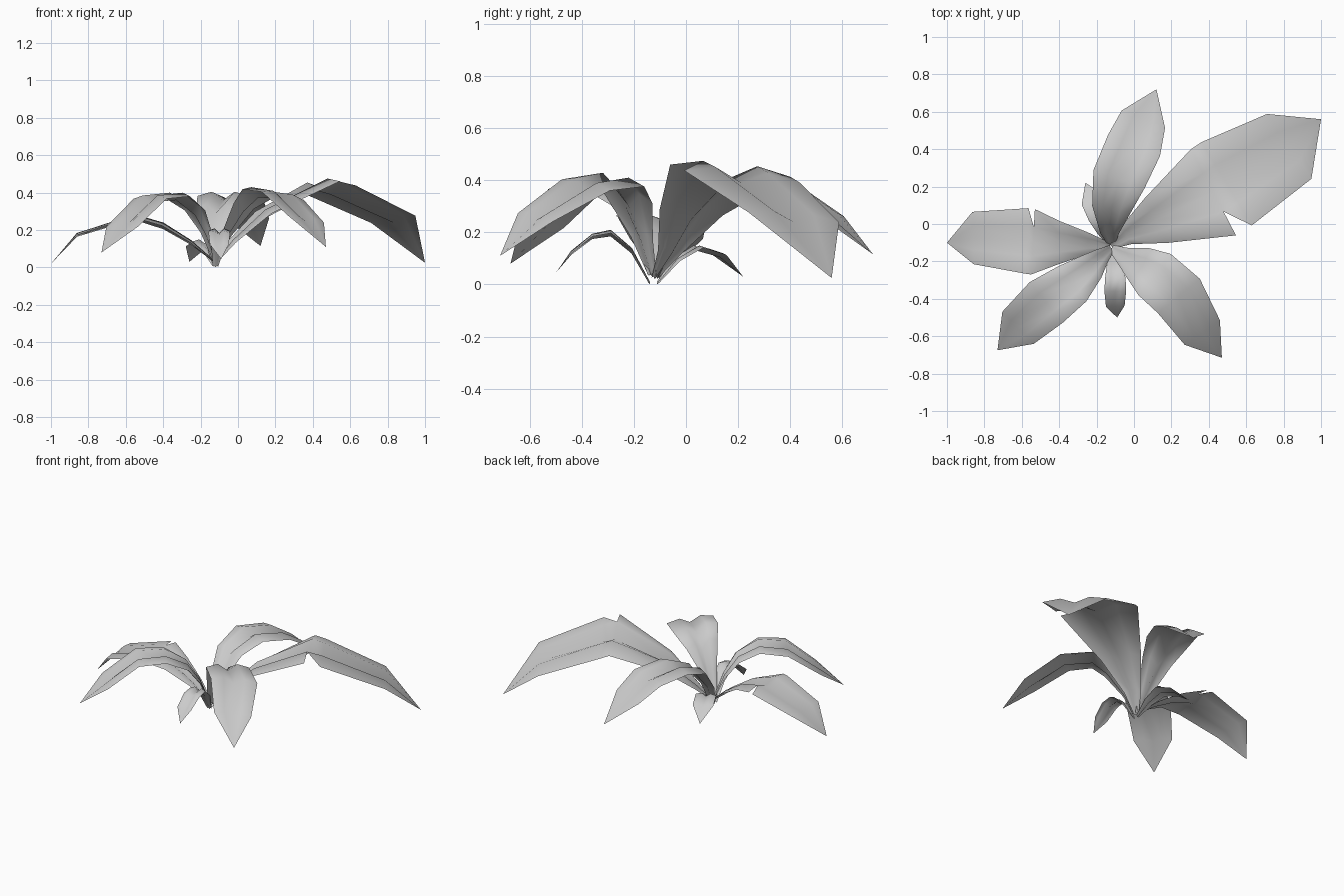
import bpy
from mathutils import Vector


def leaf(name, stations, notch=None, roll=0.0):
    """Creased blade along a midrib. Stations: x, y, z, half width, lobe rise.
    notch = (station, strip): torn V in one outer strip. roll lifts the right edge."""
    pts = [Vector(s[:3]) for s in stations]
    fr = (-1, -0.45, 0, 0.45, 1)
    rise = (0.5, 1, 0, 1, 0.5)
    verts, faces = [], []
    for i, s in enumerate(stations[:-1]):
        d = pts[i + 1] - pts[max(i - 1, 0)]
        side = Vector((d.y, -d.x, 0)).normalized()      # right of growth direction
        for f, r in zip(fr, rise):
            p = pts[i] + side * (f * s[3])
            p.z += r * s[4] + f * roll * s[3]
            verts.append(p)
    n = len(stations) - 1
    verts.append(pts[-1])
    for i in range(n):
        for j in range(4):
            a, b = i * 5 + j, i * 5 + j + 1
            if i == n - 1:
                faces.append((a, b, n * 5))
            elif notch == (i, j):
                faces.append((a, b + 5, a + 5))
            else:
                faces.append((a, b, b + 5, a + 5))
    me = bpy.data.meshes.new(name)
    me.from_pydata(verts, [], faces)
    me.update()
    ob = bpy.data.objects.new(name, me)
    bpy.context.collection.objects.link(ob)
    for p in me.polygons:
        p.use_smooth = True
    return ob


# Large right leaf with a torn edge
leaf("large_right_leaf", [
    (-0.12, -0.12, 0.02, 0.015, 0.01), (-0.04, -0.06, 0.11, 0.055, 0.035),
    (0.12, 0.02, 0.25, 0.135, 0.055), (0.425, 0.17, 0.41, 0.26, 0.055),
    (0.495, 0.215, 0.39, 0.26, 0.05), (0.83, 0.415, 0.24, 0.21, 0.035),
    (1.0, 0.56, 0.025)], notch=(3, 3), roll=0.09)

# Back leaf
leaf("back_leaf", [
    (-0.12, -0.11, 0.02, 0.02, 0.01), (-0.13, -0.05, 0.14, 0.05, 0.03),
    (-0.12, 0.08, 0.29, 0.105, 0.05), (-0.08, 0.24, 0.36, 0.145, 0.045),
    (0.0, 0.42, 0.335, 0.15, 0.035), (0.05, 0.56, 0.25, 0.125, 0.025),
    (0.12, 0.72, 0.115)])

# Front right leaf
leaf("front_right_leaf", [
    (-0.12, -0.13, 0.03, 0.02, 0.01), (-0.06, -0.17, 0.16, 0.05, 0.035),
    (0.03, -0.22, 0.30, 0.105, 0.055), (0.11, -0.27, 0.375, 0.14, 0.045),
    (0.24, -0.385, 0.365, 0.145, 0.035), (0.365, -0.58, 0.245, 0.115, 0.025),
    (0.47, -0.715, 0.11)], roll=0.15)

# Front left leaf
leaf("front_left_leaf", [
    (-0.12, -0.13, 0.03, 0.02, 0.01), (-0.17, -0.17, 0.17, 0.045, 0.035),
    (-0.23, -0.23, 0.28, 0.08, 0.05), (-0.33, -0.32, 0.36, 0.12, 0.04),
    (-0.47, -0.42, 0.35, 0.14, 0.035), (-0.62, -0.555, 0.205, 0.12, 0.025),
    (-0.73, -0.675, 0.08)])

# Left leaf with a torn edge
leaf("left_leaf", [
    (-0.13, -0.12, 0.03, 0.02, 0.01), (-0.25, -0.105, 0.12, 0.06, 0.025),
    (-0.40, -0.10, 0.205, 0.115, 0.035), (-0.54, -0.095, 0.25, 0.175, 0.03),
    (-0.575, -0.09, 0.25, 0.175, 0.025), (-0.86, -0.075, 0.165, 0.14, 0.02),
    (-1.0, -0.10, 0.02)], notch=(3, 3))

# Small front leaf
leaf("small_front_leaf", [
    (-0.12, -0.14, 0.0, 0.015, 0.01), (-0.105, -0.21, 0.12, 0.04, 0.02),
    (-0.10, -0.29, 0.185, 0.055, 0.025), (-0.10, -0.36, 0.175, 0.058, 0.02),
    (-0.10, -0.44, 0.115, 0.05, 0.015), (-0.09, -0.50, 0.045)])

# Small back left leaf
leaf("small_back_leaf", [
    (-0.12, -0.11, 0.0, 0.015, 0.01), (-0.15, -0.04, 0.08, 0.045, 0.02),
    (-0.18, 0.04, 0.13, 0.065, 0.02), (-0.22, 0.13, 0.105, 0.065, 0.015),
    (-0.26, 0.22, 0.03)])
